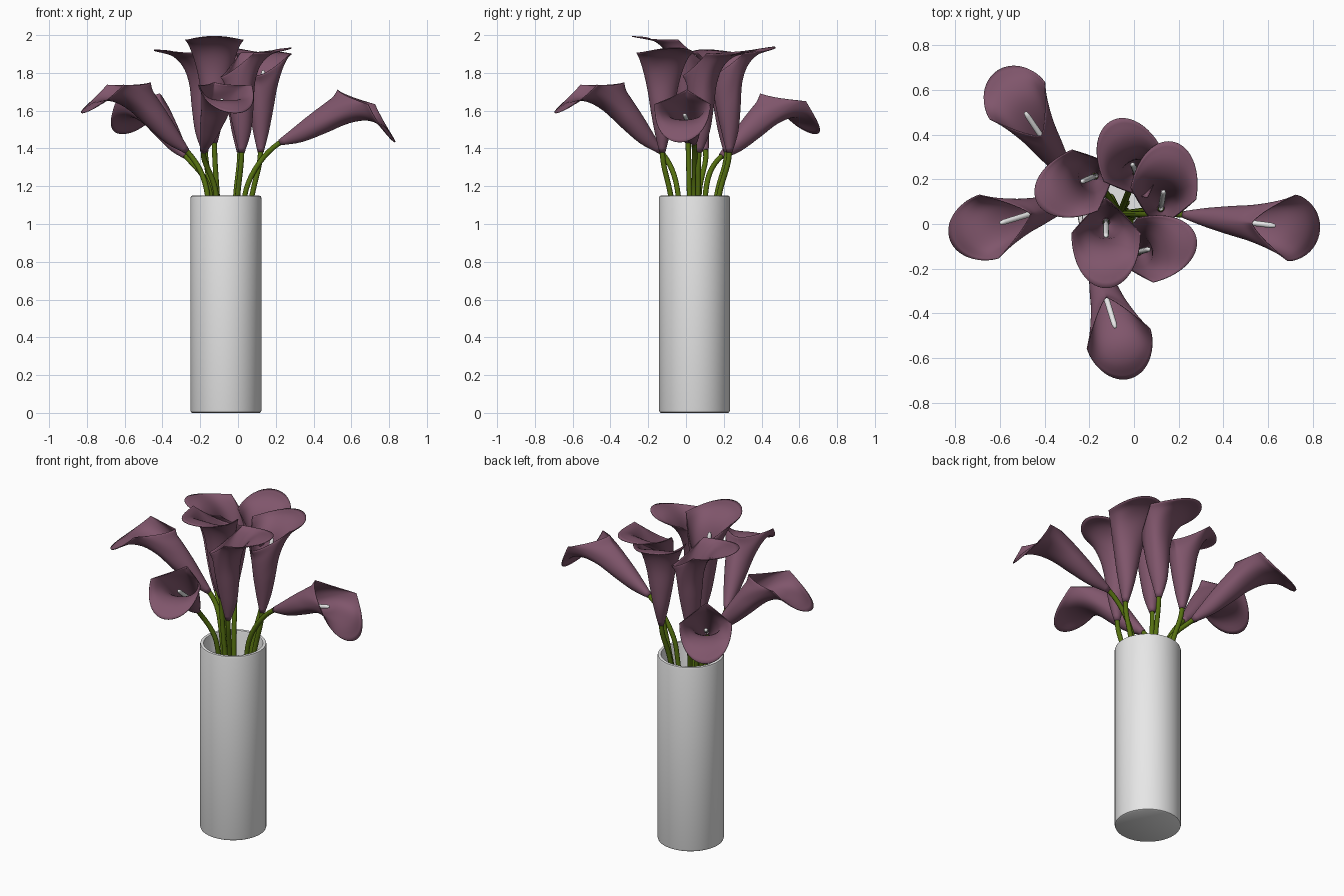
import bpy, bmesh, math
from mathutils import Vector, Matrix

if "Cube" in bpy.data.objects:
    bpy.data.objects.remove(bpy.data.objects["Cube"])


def material(name, rgb):
    m = bpy.data.materials.new(name)
    m.diffuse_color = (*rgb, 1)
    m.use_nodes = True
    m.node_tree.nodes["Principled BSDF"].inputs["Base Color"].default_value = m.diffuse_color
    return m


PURPLE = material("dusky purple", (0.215, 0.092, 0.148))
GREEN = material("stem green", (0.09, 0.16, 0.005))
WHITE = material("vase white", (0.8, 0.8, 0.8))
CREAM = material("spadix white", (0.8, 0.8, 0.8))
CX, CY = -0.064, 0.045      # vase axis


def make_mesh(name, verts, faces, mat):
    me = bpy.data.meshes.new(name)
    me.from_pydata(verts, [], faces)
    me.materials.append(mat)
    bm = bmesh.new()
    bm.from_mesh(me)
    bmesh.ops.remove_doubles(bm, verts=bm.verts, dist=1e-5)
    bmesh.ops.recalc_face_normals(bm, faces=bm.faces)
    for f in bm.faces:
        f.smooth = True
    bm.to_mesh(me)
    bm.free()
    return me


def add(name, me, matrix=Matrix()):
    ob = bpy.data.objects.new(name, me)
    bpy.context.collection.objects.link(ob)
    ob.matrix_world = matrix
    return ob


def grid_faces(rows, cols):
    return [(r * cols + c, r * cols + (c + 1) % cols,
             (r + 1) * cols + (c + 1) % cols, (r + 1) * cols + c)
            for r in range(rows - 1) for c in range(cols)]


def spline(pts, t):
    """Catmull-Rom through pts, t in 0..1."""
    n = len(pts) - 1
    i = min(int(t * n), n - 1)
    f = t * n - i
    p1, p2 = Vector(pts[i]), Vector(pts[i + 1])
    p0 = Vector(pts[i - 1]) if i > 0 else 2 * p1 - p2
    p3 = Vector(pts[i + 2]) if i + 2 <= n else 2 * p2 - p1
    return 0.5 * (2 * p1 + (p2 - p0) * f + (2 * p0 - 5 * p1 + 4 * p2 - p3) * f * f
                  + (3 * p1 - p0 - 3 * p2 + p3) * f ** 3)


def lathe(name, profile, mat, seg=48):
    verts = [(r * math.cos(2 * math.pi * k / seg), r * math.sin(2 * math.pi * k / seg), z)
             for r, z in profile for k in range(seg)]
    return make_mesh(name, verts, grid_faces(len(profile), seg), mat)


# Vase: hollow cylinder with softened rims
vase_profile = [(0, 0), (0.178, 0), (0.185, 0.004), (0.188, 0.014), (0.188, 1.136), (0.185, 1.147),
                (0.178, 1.15), (0.168, 1.147), (0.165, 1.138), (0.165, 0.03), (0, 0.03)]
vase = add("vase", lathe("vase", vase_profile, WHITE), Matrix.Translation((CX, CY, 0)))
bpy.context.view_layer.objects.active = vase
vase.select_set(True)
bpy.ops.object.shade_smooth_by_angle(angle=math.radians(40))

# Trumpet petal: front, side and back outlines (reach, height), blended around the axis
FRONT = [(0.014, -0.02), (0.046, 0.09), (0.056, 0.22), (0.062, 0.36), (0.095, 0.46), (0.165, 0.52), (0.258, 0.537)]
SIDE = [(0.014, -0.02), (0.040, 0.09), (0.062, 0.21), (0.080, 0.32), (0.103, 0.41), (0.127, 0.475), (0.148, 0.508)]
BACK = [(0.014, -0.02), (0.036, 0.07), (0.056, 0.15), (0.072, 0.22), (0.086, 0.29), (0.098, 0.34), (0.122, 0.378)]
ROWS, COLS = 25, 56
verts = []
for r in range(ROWS):
    t = r / (ROWS - 1)
    fr, si, ba = (spline(p, t) for p in (FRONT, SIDE, BACK))
    for k in range(COLS):
        a = 2 * math.pi * k / COLS
        c, s = math.cos(a), math.sin(a)
        x, y, w, end = c * fr.x, s * si.x, c * c, fr
        if c < 0:       # the back drops lower and pinches to a small point at the rim
            end, w = ba, 1 - (s * s) ** 1.3
            x = c * ba.x * abs(c) ** (t ** 3)
            y *= abs(s) ** (0.8 * t ** 3) if abs(s) > 1e-6 else 1
        x += 0.022 * s * s * t ** 4
        verts.append((x, y, si.y * (1 - w) + end.y * w))
petal_mesh = make_mesh("petal", verts, grid_faces(ROWS, COLS), PURPLE)

# Spadix: slim rod with a rounded tip, leaning towards the lip
spadix_mesh = lathe("spadix", [(0.0, 0.0), (0.011, 0.01), (0.013, 0.14), (0.012, 0.30),
                               (0.008, 0.32), (0, 0.325)], CREAM, 12)
LEAN = Matrix.Translation((-0.012, 0, 0.1)) @ Matrix.Rotation(math.radians(9.5), 4, 'Y')


def stem(name, base, axis, spread):
    cen = Vector((CX, CY, 0))
    rim = Vector((base.x - CX, base.y - CY, 0)) * 0.75
    if rim.length > spread:
        rim = rim.normalized() * spread
    bottom = cen - rim * 0.6 + Vector((0, 0, 0.045))
    rim = cen + rim + Vector((0, 0, 1.15))
    up = (rim - bottom).normalized()
    cu = bpy.data.curves.new(name, 'CURVE')
    cu.dimensions = '3D'
    cu.bevel_depth = 0.014
    cu.bevel_resolution = 3
    cu.use_fill_caps = True
    cu.resolution_u = 10
    cu.materials.append(GREEN)
    sp = cu.splines.new('BEZIER')
    sp.bezier_points.add(2)
    for bp, p, d in zip(sp.bezier_points, (bottom, rim, base), (up * 0.3, up * 0.11, axis * 0.10)):
        bp.co, bp.handle_left, bp.handle_right = p, p - d, p + d
    add(name, cu)


# Flowers: base x, y, z, facing angle, outward tilt, size
FLOWERS = [
    (-0.285, 0.20, 1.37, 124, 54, 1),
    (-0.285, 0.10, 1.40, 197, 46, 1),
    (0.24, 0.04, 1.44, -7, 65, 1),
    (-0.18, -0.15, 1.40, -73, 46, 1),
    (0.01, 0.23, 1.40, 114, 0, 1),
    (0.12, 0.07, 1.40, 80, 5, 1),
    (-0.175, 0.215, 1.40, 203, 3, 1),
    (-0.125, 0.01, 1.45, -90, 3, 1.04),
    (0.02, -0.125, 1.40, 14, 1, 1),
]
for i, (x, y, z, face, tilt, size) in enumerate(FLOWERS, 1):
    rot = Matrix.Rotation(math.radians(face), 4, 'Z') @ Matrix.Rotation(math.radians(tilt), 4, 'Y')
    base = Vector((x, y, z))
    mat = Matrix.Translation(base) @ rot @ Matrix.Scale(size, 4)
    petal = add(f"petal_{i}", petal_mesh, mat)
    sol = petal.modifiers.new("thickness", 'SOLIDIFY')
    sol.thickness = 0.004
    sol.offset = 0
    add(f"spadix_{i}", spadix_mesh, mat @ LEAN)
    stem(f"stem_{i}", base, rot @ Vector((0, 0, 1)), 0.10 if tilt > 20 else 0.14)
